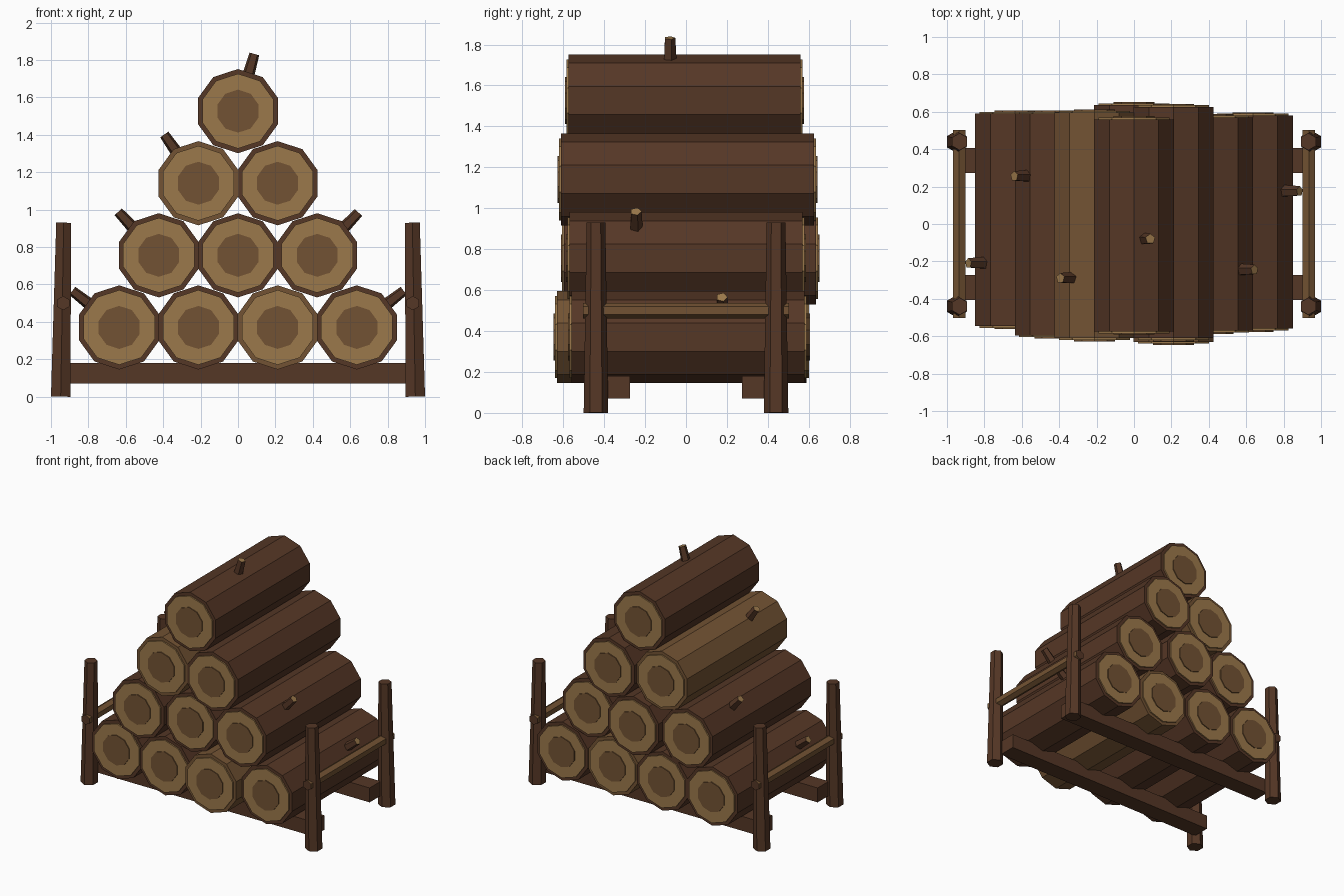
import bpy
from math import cos, sin, pi, radians
from mathutils import Vector

cube = bpy.data.objects.get("Cube")
if cube:
    bpy.data.objects.remove(cube)


def material(name, rgb):
    mat = bpy.data.materials.new(name)
    mat.use_nodes = True
    colour = (*rgb, 1.0)
    mat.diffuse_color = colour
    mat.node_tree.nodes["Principled BSDF"].inputs["Base Color"].default_value = colour
    return mat


bark = material("dark bark", (0.091, 0.038, 0.019))
brown = material("light bark and heartwood", (0.171, 0.086, 0.033))
sapwood = material("pale sapwood", (0.33, 0.19, 0.07))


def add_mesh(name, verts, faces, mats):
    mesh = bpy.data.meshes.new(name)
    mesh.from_pydata(verts, [], faces)
    for mat in mats:
        mesh.materials.append(mat)
    obj = bpy.data.objects.new(name, mesh)
    bpy.context.collection.objects.link(obj)
    return obj


def prism(name, start, end, r0, r1, sides, up, side_mat, end_mat):
    """Flat-sided tapered bar with its first corner towards 'up'."""
    start, end = Vector(start), Vector(end)
    axis = (end - start).normalized()
    u = Vector(up)
    u = (u - axis * u.dot(axis)).normalized()
    v = axis.cross(u)
    verts = []
    for centre, r in ((start, r0), (end, r1)):
        for i in range(sides):
            a = 2 * pi * i / sides
            verts.append(centre + u * (r * cos(a)) + v * (r * sin(a)))
    faces = [(i, (i + 1) % sides, sides + (i + 1) % sides, sides + i)
             for i in range(sides)]
    faces += [tuple(reversed(range(sides))), tuple(range(sides, 2 * sides))]
    obj = add_mesh(name, verts, faces, (side_mat, end_mat))
    for face in obj.data.polygons[-2:]:
        face.material_index = 1
    return obj


UP = (0, 0, 1)
LOG_R, PITCH, ROW_H, BASE_Z = 0.225, 0.4235, 0.3855, 0.37


def log(name, x, z, front, back, skin):
    # bark body, then sapwood and heartwood discs stepping out of each end
    for part, r, out, mat in (("bark", LOG_R, 0, skin),
                              ("sapwood", 0.2, 0.01, sapwood),
                              ("heartwood", 0.115, 0.017, brown)):
        prism(f"{name}_{part}", (x, front - out, z), (x, back + out, z),
              r, r, 10, UP, mat, mat)


def stub(name, x, z, y, lean):
    # cut branch leaving the log, lean in degrees from vertical towards +x
    a = radians(lean)
    d = Vector((sin(a), 0, cos(a)))
    c = Vector((x, y, z))
    prism(name, c + d * 0.18, c + d * 0.318, 0.035, 0.028, 5,
          (0, 1, 0), bark, sapwood)


# Logs per row, bottom up: front end, back end, bark, optional stub (y, lean)
rows = [
    [(-0.545, 0.59, bark, (-0.21, -52)), (-0.575, 0.585, bark, None),
     (-0.63, 0.575, brown, None), (-0.56, 0.58, bark, (0.175, 52))],
    [(-0.595, 0.59, bark, (0.255, -43)), (-0.565, 0.635, bark, None),
     (-0.57, 0.57, bark, (-0.245, 44))],
    [(-0.61, 0.595, brown, (-0.29, -35)), (-0.61, 0.625, bark, None)],
    [(-0.575, 0.56, bark, (-0.08, 16))],
]
for r, row in enumerate(rows):
    z = BASE_Z + r * ROW_H
    for c, (front, back, skin, branch) in enumerate(row):
        x = (c - (len(row) - 1) / 2) * PITCH
        log(f"log_{r + 1}_{c + 1}", x, z, front, back, skin)
        if branch:
            stub(f"branch_stub_{r + 1}_{c + 1}", x, z, *branch)

# Rack: posts leaning slightly inwards, side rails, and two bearers
for sx, side in ((1, "left"), (-1, "right")):
    for sy, end in ((-1, "front"), (1, "back")):
        prism(f"{end}_{side}_post", (sx * 0.948, sy * 0.44, 0),
              (sx * 0.932, sy * 0.44, 0.93), 0.06, 0.046, 6,
              (0, 1, 0), bark, bark)
    prism(f"{side}_rail", (sx * 0.935, -0.503, 0.5), (sx * 0.935, 0.503, 0.5),
          0.038, 0.038, 6, UP, brown, bark)

for sy, end in ((-1, "front"), (1, "back")):
    hx, hy, low, high = 0.92, 0.067, 0.07, 0.18
    y = sy * 0.34
    verts = [(x, y + dy, z) for x in (-hx, hx)
             for dy, z in ((-hy, low), (hy, low), (hy, high), (-hy, high))]
    faces = [(0, 3, 2, 1), (4, 5, 6, 7)]
    faces += [(i, (i + 1) % 4, 4 + (i + 1) % 4, 4 + i) for i in range(4)]
    beam = add_mesh(f"{end}_bearer", verts, faces, (bark,))

# Consistent outward normals
import bmesh
for obj in bpy.context.collection.objects:
    if obj.type == "MESH":
        bm = bmesh.new()
        bm.from_mesh(obj.data)
        bmesh.ops.recalc_face_normals(bm, faces=bm.faces)
        bm.to_mesh(obj.data)
        bm.free()
